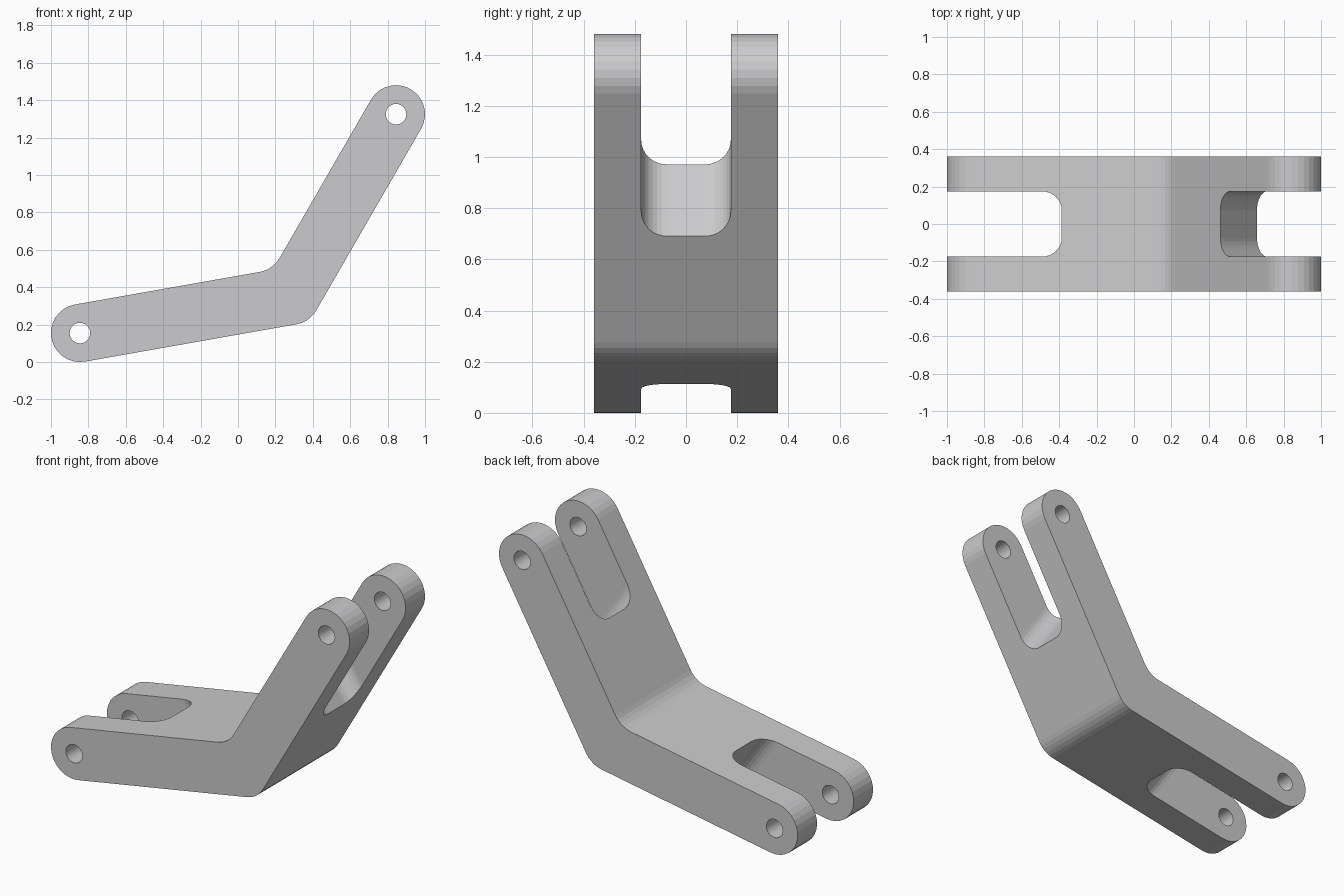
import bpy, bmesh
from math import radians, cos, sin, tan
from mathutils import Vector

cube = bpy.data.objects.get("Cube")
if cube:
    bpy.data.objects.remove(cube, do_unlink=True)

LOW, HIGH = 10, 60              # arm slopes in degrees
MID = (LOW + HIGH) / 2
HALF = radians((HIGH - LOW) / 2)
R = 0.155                       # half thickness of the arms
FILLET = 0.15
HOLE = 0.055
WIDTH, SLOT, SLOT_R = 0.36, 0.175, 0.1


def ray(deg):
    return Vector((cos(radians(deg)), sin(radians(deg))))


def arc(centre, r, a0, a1, n):
    return [centre + r * ray(a0 + (a1 - a0) * i / n) for i in range(n + 1)]


def prism(name, pts, e1, e2, half):
    """Extrude a 2D profile on axes e1, e2 both ways along their normal."""
    e1, e2 = Vector(e1), Vector(e2)
    n = e1.cross(e2) * half
    bm = bmesh.new()
    face = bm.faces.new([bm.verts.new(p.x * e1 + p.y * e2 - n) for p in pts])
    new = bmesh.ops.extrude_face_region(bm, geom=[face])["geom"]
    bmesh.ops.translate(bm, vec=2 * n,
                        verts=[v for v in new if isinstance(v, bmesh.types.BMVert)])
    bmesh.ops.recalc_face_normals(bm, faces=bm.faces)
    mesh = bpy.data.meshes.new(name)
    bm.to_mesh(mesh)
    bm.free()
    ob = bpy.data.objects.new(name, mesh)
    bpy.context.collection.objects.link(ob)
    return ob


X, Y, Z = (1, 0, 0), (0, 1, 0), (0, 0, 1)

# Pivot centres and the elbow where the arm centrelines meet
low_end = Vector((-0.845, R))
high_end = Vector((0.845, 1.325))
d1, d2, gap = ray(LOW), ray(HIGH), high_end - low_end
elbow = low_end + d1 * (gap.x * d2.y - gap.y * d2.x) / (d1.x * d2.y - d1.y * d2.x)
across = ray(MID + 90) / cos(HALF)

# Bent body with round ends and filleted elbow
outline = (arc(low_end, R, LOW + 90, LOW + 270, 15)
           + arc(elbow + across * (FILLET - R), FILLET, LOW - 90, HIGH - 90, 5)
           + arc(high_end, R, HIGH - 90, HIGH + 90, 15)
           + arc(elbow + across * (FILLET + R), FILLET, HIGH - 90, LOW - 90, 5))
body = prism("forked_bent_lever", outline, X, Z, WIDTH)

# Pivot holes through both fork tines
cutters = [prism("hole_cutter", arc(c, HOLE, 0, 360, 30)[:-1], X, Z, 1)
           for c in (low_end, high_end)]

# Fork slots with rounded inner corners, cut square to the line between the ends
along = (cos(radians(MID)), 0, sin(radians(MID)))
for end, side in ((-0.091, -1), (0.935, 1)):
    inner = end + side * SLOT_R
    offset = SLOT - SLOT_R
    half_slot = arc(Vector((0, offset)), SLOT_R, 90, 180, 8)
    half_slot = [Vector((inner + side * p.x, p.y)) for p in half_slot]
    mirrored = [Vector((p.x, -p.y)) for p in reversed(half_slot)]
    far = [Vector((side * 3, -SLOT)), Vector((side * 3, SLOT))]
    cutters.append(prism("slot_cutter", half_slot + mirrored + far, along, Y, 2))

bpy.context.view_layer.objects.active = body
for cutter in cutters:
    cutter.hide_render = True
    mod = body.modifiers.new("cut", 'BOOLEAN')
    mod.operation = 'DIFFERENCE'
    mod.solver = 'EXACT'
    mod.object = cutter
    bpy.ops.object.modifier_apply(modifier=mod.name)
    bpy.data.objects.remove(cutter, do_unlink=True)

# Plain grey metal
grey = bpy.data.materials.new("grey_metal")
grey.use_nodes = True
colour = (0.6, 0.6, 0.61, 1)
grey.diffuse_color = colour
grey.node_tree.nodes["Principled BSDF"].inputs["Base Color"].default_value = colour
body.data.materials.clear()
body.data.materials.append(grey)
for poly in body.data.polygons:
    poly.material_index = 0
